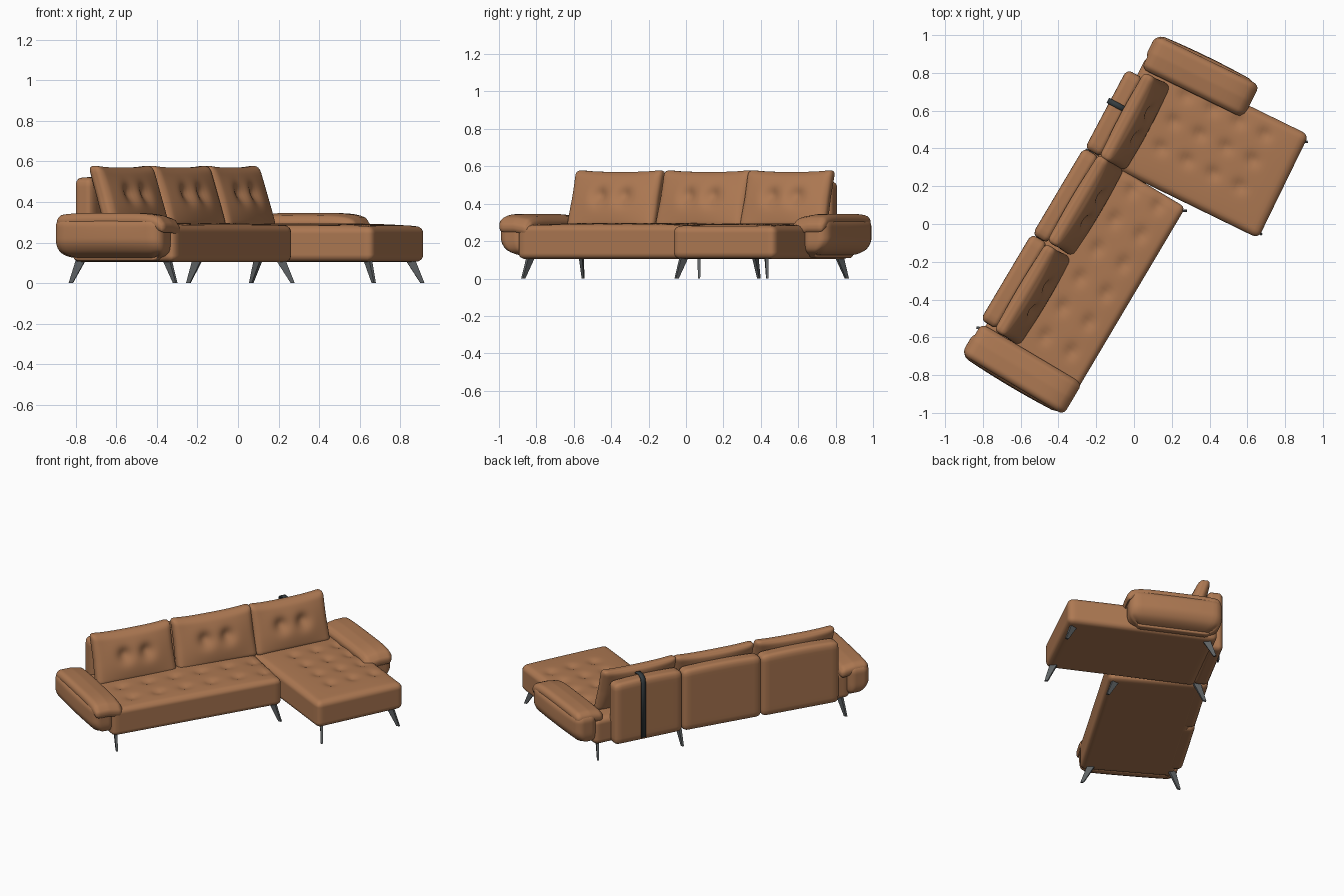
import bpy, bmesh, math
from mathutils import Vector, Matrix

cube = bpy.data.objects.get("Cube")
if cube:
    bpy.data.objects.remove(cube, do_unlink=True)


def material(name, rgb):
    m = bpy.data.materials.new(name)
    m.use_nodes = True
    m.diffuse_color = (*rgb, 1)
    m.node_tree.nodes["Principled BSDF"].inputs["Base Color"].default_value = (*rgb, 1)
    return m


leather = material("tan leather", (0.42, 0.19, 0.085))
metal = material("grey metal", (0.11, 0.12, 0.125))
webbing = material("dark webbing", (0.035, 0.045, 0.05))

# Plan angles: main bench, corner backrest, chaise
MAIN, CORNER, CHAISE = 59.3, 62, 64


def finish(name, bm, mat, turn=0, angle=50):
    bmesh.ops.recalc_face_normals(bm, faces=bm.faces)
    me = bpy.data.meshes.new(name)
    bm.to_mesh(me)
    bm.free()
    ob = bpy.data.objects.new(name, me)
    bpy.context.collection.objects.link(ob)
    me.materials.append(mat)
    ob.rotation_euler.z = math.radians(turn)
    bpy.ops.object.select_all(action='DESELECT')
    ob.select_set(True)
    bpy.context.view_layer.objects.active = ob
    bpy.ops.object.shade_smooth_by_angle(angle=math.radians(angle))
    return ob


def padded_box(name, turn, xs, ys, zs, radius, deform=None, cuts=18):
    """Rounded upholstery block; deform(p, a, b, c) gets -1..1 coordinates."""
    lo, hi = (Vector(v) for v in zip(xs, ys, zs))
    mid, half = (lo + hi) / 2, (hi - lo) / 2
    bm = bmesh.new()
    bmesh.ops.create_cube(bm, size=2)
    bmesh.ops.subdivide_edges(bm, edges=bm.edges[:], cuts=cuts, use_grid_fill=True)
    for v in bm.verts:
        a, b, c = v.co
        p = Vector((a * half.x, b * half.y, c * half.z))
        core = Vector([max(-(h - radius), min(h - radius, q)) for q, h in zip(p, half)])
        p = core + (p - core).normalized() * radius + mid
        v.co = deform(p, a, b, c) if deform else p
    return finish(name, bm, leather, turn)


def dimple(x, y, spots, size):
    return sum(math.exp(-((x - s) ** 2 + (y - t) ** 2) / size ** 2) for s, t in spots)


def tufted(spots):
    # Domed top with button dimples
    def deform(p, a, b, c):
        if c > 0:
            p.z += c * 0.014 * (1 - a ** 4) * (1 - b ** 4)
            p.z -= c ** 4 * 0.016 * dimple(p.x, p.y, spots, 0.035)
        return p
    return deform


# Seats
bench_spots = [(-0.75 + 0.18 * i, y) for i in range(6) for y in (0.1, -0.06)]
padded_box("bench_seat", MAIN, (-0.94, 0.215), (-0.19, 0.40), (0.105, 0.283),
           0.03, tufted(bench_spots), 44)
chaise_spots = [(x, 0.05 - 0.155 * i) for x in (0.425, 0.58, 0.73) for i in range(4)]
padded_box("chaise_seat", CHAISE, (0.22, 0.83), (-0.625, 0.33), (0.105, 0.28),
           0.035, tufted(chaise_spots), 44)


# Backrest panels
def soft_back(p, a, b, c):
    p.z += 0.008 * (1 - a * a) * max(c, 0)
    return p


for name, turn, xs, ys in (("back_panel_right", MAIN, (-0.85, -0.322), (0.34, 0.44)),
                           ("back_panel_middle", MAIN, (-0.322, 0.212), (0.34, 0.435)),
                           ("back_panel_left", CORNER, (0.232, 0.705), (0.32, 0.418))):
    padded_box(name, turn, xs, ys, (0.105, 0.518), 0.03, soft_back)


# Leaning back cushions
def cushion(name, turn, xs, front):
    cx, width = sum(xs) / 2, xs[1] - xs[0]
    buttons = [(cx - 0.075, 0.44), (cx + 0.075, 0.44)]

    def lean(p, a, b, c):
        puff = (1 - a * a) * (1 - c * c)
        p.y += b * 0.03 * puff
        if b < 0:
            p.y += 0.032 * dimple(p.x, p.z, buttons, 0.045) * -b
        p.z += max(c, 0) * 0.012 * abs(a) ** 3
        up = (p.z - 0.27) / 0.3
        p.y += 0.095 * up
        p.x = cx + (p.x - cx) * (1 - 0.03 * up * (1 - abs(c)))
        return p

    padded_box(name, turn, xs, (front, front + 0.075), (0.27, 0.57), 0.03, lean, 28)


cushion("cushion_right", MAIN, (-0.865, -0.325), 0.185)
cushion("cushion_middle", MAIN, (-0.315, 0.225), 0.185)
cushion("cushion_left", CORNER, (0.225, 0.738), 0.165)


# Armrests: a roll that tucks in below, with a thin pad lapping the seat
def armrest(side, turn, inner, ys):
    s = -1 if side == "right" else 1

    def xr(a, b):
        return sorted((inner + s * a, inner + s * b))

    def tuck(p, a, b, c):
        low = max(0, -c)
        p.x -= s * 0.075 * low ** 2 * (a * s + 1) / 2
        p.y -= b * 0.05 * low ** 3
        p.x += s * 0.01 * (1 - c * c) * (1 - b * b) * max(a * s, 0)
        return p

    def droop(p, a, b, c):
        p.z += 0.012 * (1 - b ** 4) - 0.016 * max(0, -a * s)
        p.z -= 0.022 * max(0, -b) ** 6
        return p

    y0, y1 = ys
    padded_box(side + "_arm_roll", turn, xr(0.05, 0.2), (y0 + 0.012, y1), (0.11, 0.328), 0.05, tuck, 24)
    padded_box(side + "_arm_pad", turn, xr(0, 0.195), (y0 - 0.005, y1 - 0.01), (0.262, 0.334), 0.034, droop, 24)


armrest("right", MAIN, -0.865, (-0.19, 0.435))
armrest("left", CHAISE, 0.757, (-0.27, 0.335))

# Splayed tapered legs: (top x, y), (foot x, y)
legs = {
    "right_arm_back_leg": ((-0.775, -0.56), (-0.825, -0.55)),
    "right_arm_front_leg": ((-0.35, -0.83), (-0.31, -0.87)),
    "bench_front_leg": ((0.21, 0.07), (0.27, 0.07)),
    "chaise_right_leg": ((0.64, -0.01), (0.67, -0.05)),
    "chaise_left_leg": ((0.85, 0.43), (0.91, 0.435)),
    "bench_back_leg": ((-0.2, 0.37), (-0.245, 0.39)),
    "corner_back_leg": ((0.1, 0.82), (0.065, 0.86)),
}
for name, (top, foot) in legs.items():
    top, foot = Vector((*top, 0.115)), Vector((*foot, 0))
    out = foot - top
    out.z = 0
    out.normalize()
    across = Vector((-out.y, out.x, 0))
    bm = bmesh.new()
    bmesh.ops.create_cube(bm, size=2)
    for v in bm.verts:
        a, b, c = v.co
        centre, wide, thin = (top, 0.024, 0.009) if c > 0 else (foot, 0.01, 0.006)
        v.co = centre + out * a * wide + across * b * thin
    finish(name, bm, metal, 0, 30)

# Strap looped over the corner backrest
path = [(0.425, 0.13), (0.425, 0.5), (0.415, 0.53), (0.39, 0.545),
        (0.35, 0.545), (0.325, 0.53), (0.314, 0.5), (0.314, 0.42)]
bm = bmesh.new()
rows = [[bm.verts.new((x, y, z)) for x in (0.498, 0.528)] for y, z in path]
for p, q in zip(rows, rows[1:]):
    bm.faces.new((p[0], p[1], q[1], q[0]))
strap = finish("back_strap", bm, webbing, CORNER)
thick = strap.modifiers.new("thickness", 'SOLIDIFY')
thick.thickness = 0.009
thick.offset = 0
